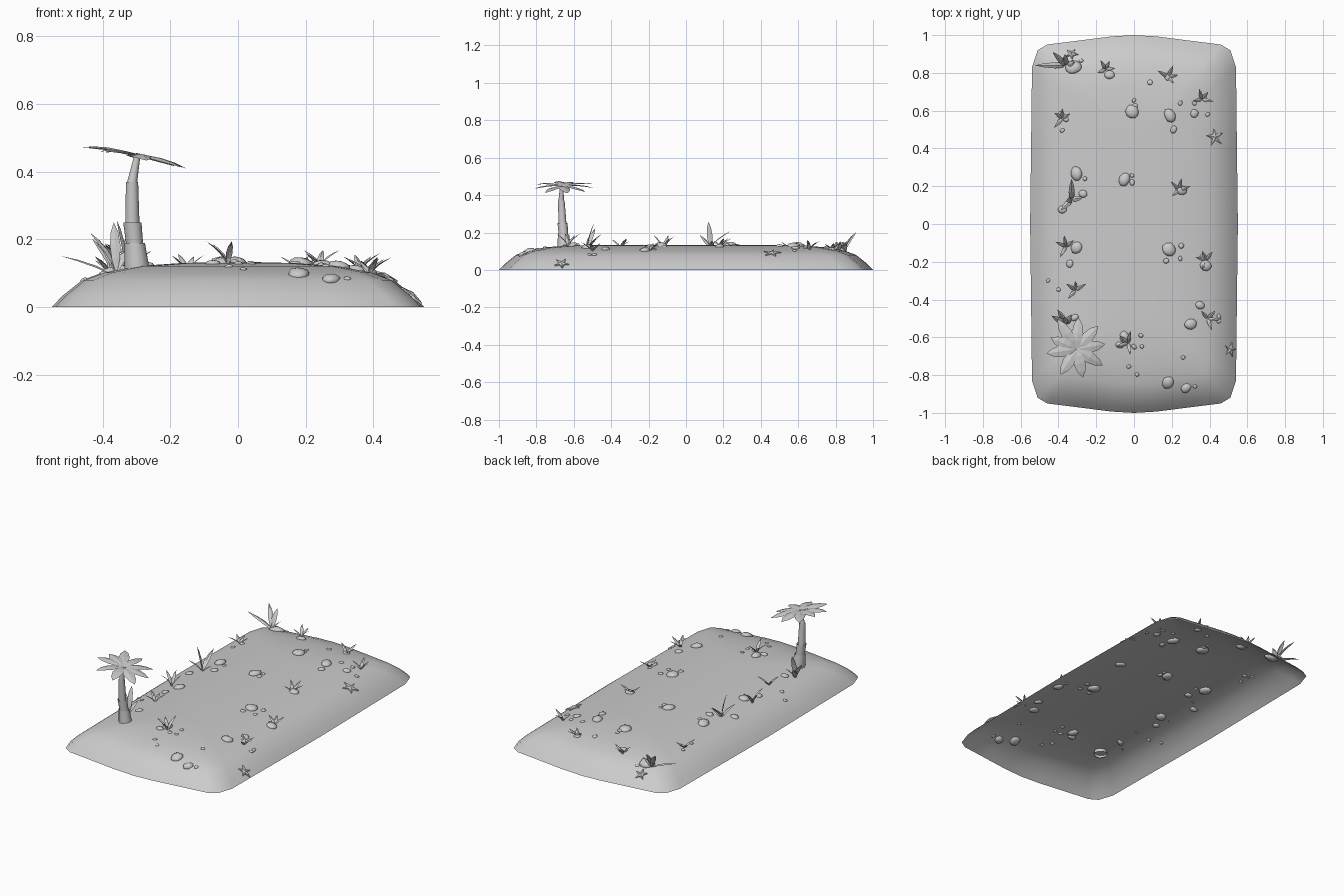
import bpy, bmesh, math, random
from mathutils import Vector, Matrix
from mathutils.bvhtree import BVHTree

if "Cube" in bpy.data.objects:
    bpy.data.objects.remove(bpy.data.objects["Cube"])

random.seed(4)


def finish(bm, name, smooth=None):
    bmesh.ops.recalc_face_normals(bm, faces=bm.faces)
    me = bpy.data.meshes.new(name)
    bm.to_mesh(me)
    bm.free()
    ob = bpy.data.objects.new(name, me)
    bpy.context.collection.objects.link(ob)
    if smooth:
        bpy.context.view_layer.objects.active = ob
        ob.select_set(True)
        bpy.ops.object.shade_smooth_by_angle(angle=math.radians(smooth))
        ob.select_set(False)
    return ob


def bridge(bm, a, b):
    n = len(a)
    for i in range(n):
        bm.faces.new((a[i], a[(i + 1) % n], b[(i + 1) % n], b[i]))


# Sand mound: inset rings of one outline, open underneath
quarter = [(0, 1), (.12, .993), (.3, .97), (.46, .95), (.51, .92), (.54, .83), (.545, .4), (.55, 0)]
half = quarter + [(x, -y) for x, y in quarter[-2::-1]]
outline = half + [(-x, y) for x, y in half[-2:0:-1]]
bm = bmesh.new()
prev = None
for d, z in [(0, 0), (.03, .032), (.09, .08), (.15, .102), (.25, .121), (.38, .13), (.5, .133)]:
    ring = [bm.verts.new((x * (.55 - d) / .55, y * (1 - d), z)) for x, y in outline]
    if prev:
        bridge(bm, prev, ring)
    prev = ring
bm.faces.new(prev)
bm.normal_update()
tree = BVHTree.FromBMesh(bm)
mound = finish(bm, "sand_mound", 60)


def ground(x, y):
    p, n, _, _ = tree.ray_cast(Vector((x, y, 1)), Vector((0, 0, -1)))
    if p is None:
        p, n, _, _ = tree.find_nearest(Vector((x, y, 0)))
    return p, (n if n.z > 0 else -n)


def on_ground(x, y, turn):
    p, n = ground(x, y)
    return (Matrix.Translation(p) @ n.to_track_quat('Z', 'Y').to_matrix().to_4x4()
            @ Matrix.Rotation(turn, 4, 'Z'))


def leaf(bm, base, angle, reach, rise, width, bow=0.0, power=1.0, fold=.2):
    a = math.radians(angle)
    out, side = Vector((math.cos(a), math.sin(a), 0)), Vector((-math.sin(a), math.cos(a), 0))
    rows = []
    for t, w in [(0, .2), (.25, .75), (.5, 1), (.78, .7), (1, 0)]:
        c = base + out * reach * t ** power + Vector((0, 0, rise * t + bow * 4 * t * (1 - t)))
        h = side * w * width / 2
        up = Vector((0, 0, fold * w * width / 2))
        rows.append([bm.verts.new(c)] if w == 0 else
                    [bm.verts.new(c - h - up), bm.verts.new(c), bm.verts.new(c + h - up)])
    for r, s in zip(rows, rows[1:]):
        for i in (0, 1):
            bm.faces.new((r[i], r[i + 1], s[0]) if len(s) == 1 else (r[i], r[i + 1], s[i + 1], s[i]))


# Palm trunk: stacked tapering sleeves
bm = bmesh.new()
rings = [(.10, -.297, -.65, .038), (.19, -.305, -.655, .030), (.182, -.305, -.655, .025),
         (.25, -.312, -.66, .027), (.247, -.312, -.66, .021), (.37, -.313, -.667, .018),
         (.368, -.313, -.667, .015), (.45, -.297, -.665, .009)]
prev = None
for z, x, y, r in rings:
    ring = [bm.verts.new((x + r * math.cos(k * math.tau / 12), y + r * math.sin(k * math.tau / 12), z))
            for k in range(12)]
    if prev:
        bridge(bm, prev, ring)
    prev = ring
bm.faces.new(prev)
finish(bm, "palm_trunk", 35)

# Palm crown, tilted down toward +x
bm = bmesh.new()
for ang, r in [(122, .19), (86, .17), (47, .17), (10, .155), (-32, .165),
               (-77, .155), (-122, .16), (-172, .16), (156, .15)]:
    tilt = -.2 * r * math.cos(math.radians(ang))
    leaf(bm, Vector((-.305, -.663, .448)), ang, r, tilt - .008, .062, .012)
finish(bm, "palm_leaves")

# Large plants: base, then blades as angle, reach, height
big_plants = [
    (-.36, .84, [(180, .165, .07), (135, .1, .12), (95, .06, .11), (20, .05, .06)]),
    (-.36, -.53, [(100, .04, .15), (120, .09, .09), (150, .09, .12), (60, .06, .07)]),
    (-.33, .13, [(90, .11, .10), (200, .03, .15), (-135, .08, .08), (10, .06, .05)]),
]
bm = bmesh.new()
for x, y, blades in big_plants:
    base = ground(x, y)[0] - Vector((0, 0, .008))
    for ang, reach, h in blades:
        leaf(bm, base, ang, reach, h, .032, h * .08, 1.5, .4)
finish(bm, "large_plants")

# Small grass tufts: x, y, height, lean
tufts = [(-.15, .82, .07, 75), (.18, .78, .045, 20), (.36, .66, .06, 60), (-.38, .56, .05, 100),
         (.24, .18, .05, 90), (-.36, -.12, .085, 110), (-.31, -.35, .055, 100), (.38, -.19, .05, 120),
         (.39, -.5, .05, 0), (-.03, -.63, .07, 150)]
bm = bmesh.new()
for x, y, h, lean in tufts:
    base = ground(x, y)[0] - Vector((0, 0, .006))
    for off in (-70, -10, 45, 130):
        k = random.uniform(.7, 1.05)
        leaf(bm, base, lean + off, .065 * k, h * k, .02, h * .08, 1.5, .4)
finish(bm, "grass_tufts")

# Stones and pebbles: x, y, radius
stones = [(-.32, .83, .042), (-.13, .79, .026), (.18, .78, .02), (-.01, .595, .036), (.19, .575, .036),
          (.21, .5, .021), (.32, .585, .022), (-.305, .267, .037), (-.27, .16, .022), (-.38, .077, .022),
          (-.05, .235, .036), (.25, .18, .03), (-.305, -.125, .032), (-.34, -.21, .021), (.185, -.135, .036),
          (.38, -.22, .03), (-.315, -.495, .022), (.3, -.53, .032), (.35, -.43, .025), (-.05, -.6, .032),
          (-.075, -.64, .022), (.18, -.84, .034), (.275, -.87, .028)]
pebbles = [(-.28, .865), (.085, .75), (0, .655), (.005, .625), (.32, .64), (.39, .58), (.245, .64),
           (-.39, .585), (-.38, .495), (-.36, .553), (-.26, .24), (-.01, .22), (-.01, .257),
           (.17, -.195), (.25, -.115), (.245, -.183), (.36, -.17), (-.455, -.3), (-.4, -.347),
           (.45, -.49), (.45, -.515), (.037, -.59), (0, -.65), (.042, -.648), (-.027, -.755),
           (.016, -.797), (.26, -.707), (.323, -.86)]


def scatter(name, items):
    bm = bmesh.new()
    for x, y, r in items:
        m = on_ground(x, y, random.uniform(0, math.tau))
        shape = Matrix.Diagonal((r * 1.05, r * random.uniform(.75, 1), r * .5, 1))
        vs = bmesh.ops.create_icosphere(bm, subdivisions=2, radius=1, matrix=m @ shape)["verts"]
        for v in vs:
            v.co += Vector([random.uniform(-.05, .05) * r for _ in range(3)])
    finish(bm, name, 50)


scatter("stones", stones)
scatter("pebbles", [(x, y, random.uniform(.011, .016)) for x, y in pebbles])

# Starfish lying on the sand
for i, (x, y, r, turn) in enumerate([(-.33, .9, .038, 90), (.43, .46, .05, 80), (.51, -.665, .042, 60)]):
    bm = bmesh.new()
    rim = []
    for k in range(10):
        q = r if k % 2 == 0 else r * .42
        a = k * math.tau / 10
        rim.append((q * math.cos(a), q * math.sin(a)))
    low = [bm.verts.new((a, b, -.002)) for a, b in rim]
    top = [bm.verts.new((a * .93, b * .93, .005)) for a, b in rim]
    bridge(bm, low, top)
    peak = bm.verts.new((0, 0, .013))
    for k in range(10):
        bm.faces.new((top[k], top[(k + 1) % 10], peak))
    bm.faces.new(low[::-1])
    bm.transform(on_ground(x, y, math.radians(turn)))
    finish(bm, f"starfish_{i + 1}")
